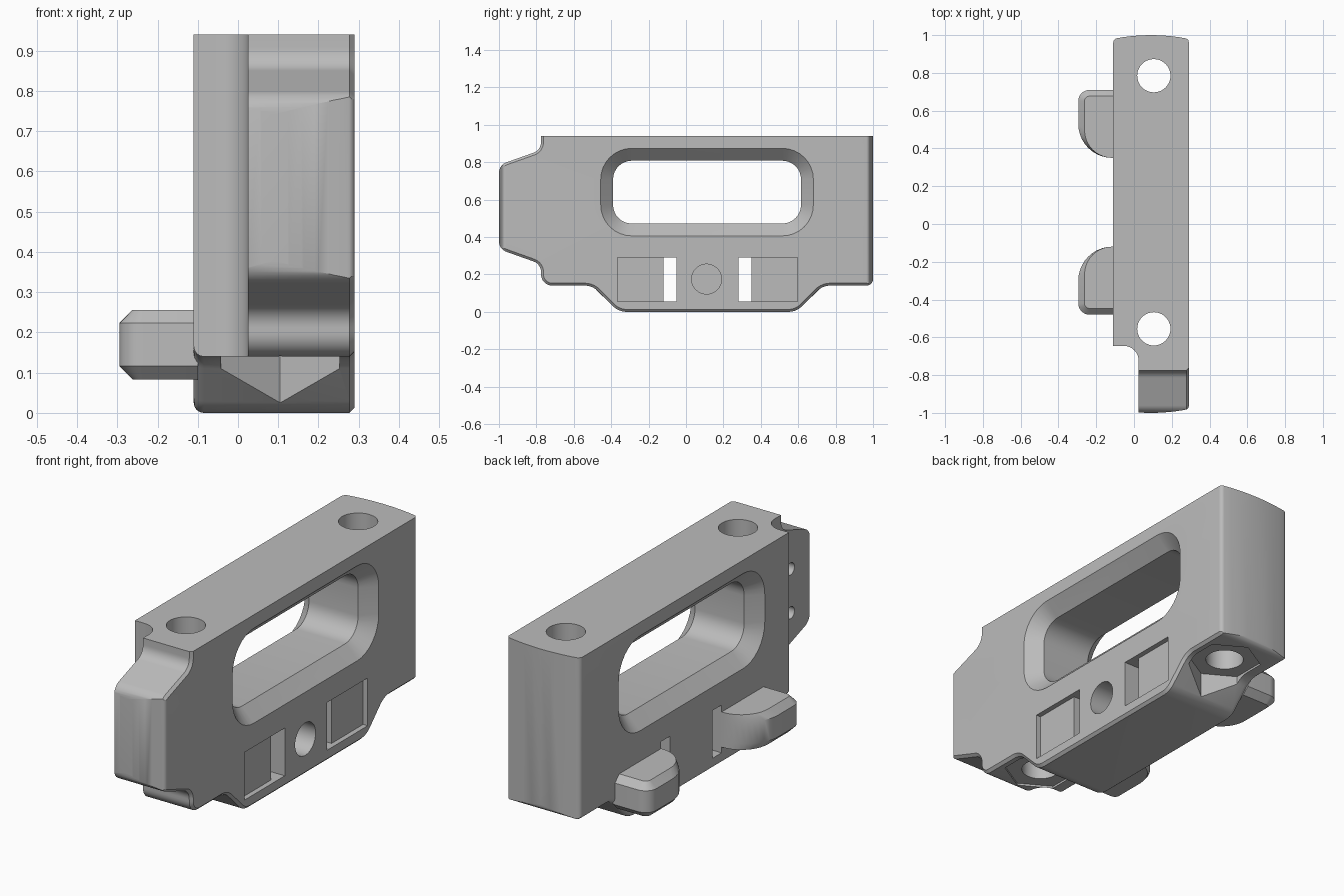
import bpy, bmesh
from math import sin, cos, tan, pi, sqrt
from mathutils import Vector

cube = bpy.data.objects.get("Cube")
if cube:
    bpy.data.objects.remove(cube, do_unlink=True)

grey = bpy.data.materials.new("plain grey")
grey.use_nodes = True
grey.diffuse_color = (0.5, 0.5, 0.5, 1)
grey.node_tree.nodes["Principled BSDF"].inputs["Base Color"].default_value = (0.5, 0.5, 0.5, 1)


def rounded(corners, steps=8):
    """Outline from (a, b, radius) corners, with an arc at each rounded one."""
    out = []
    for i, (a, b, r) in enumerate(corners):
        p = Vector((a, b))
        if not r:
            out.append(p)
            continue
        u = (Vector(corners[i - 1][:2]) - p).normalized()
        v = (Vector(corners[(i + 1) % len(corners)][:2]) - p).normalized()
        ang = u.angle(v)
        t = r / tan(ang / 2)
        c = p + (u + v).normalized() * (r / sin(ang / 2))
        s, e = (p + u * t - c).normalized(), (p + v * t - c).normalized()
        out += [c + s.slerp(e, k / steps).normalized() * r for k in range(steps + 1)]
    return out


def ring(a, b, r, n):
    return [Vector((a + r * sin(2 * pi * k / n), b + r * cos(2 * pi * k / n))) for k in range(n)]


def rect(a0, a1, b0, b1, r=0):
    return rounded([(a0, b0, r), (a1, b0, r), (a1, b1, r), (a0, b1, r)])


def loft(name, axis, sections):
    """Solid through (position, outline) sections along x or z."""
    bm = bmesh.new()
    rows = []
    for pos, pts in sections:
        rows.append([bm.verts.new((pos, p.x, p.y) if axis == "x" else (p.x, p.y, pos)) for p in pts])
    n = len(rows[0])
    for lo, hi in zip(rows, rows[1:]):
        for i in range(n):
            j = (i + 1) % n
            bm.faces.new((lo[i], lo[j], hi[j], hi[i]))
    bm.faces.new(rows[0])
    bm.faces.new(rows[-1])
    bmesh.ops.recalc_face_normals(bm, faces=bm.faces)
    mesh = bpy.data.meshes.new(name)
    bm.to_mesh(mesh)
    bm.free()
    mesh.materials.append(grey)
    ob = bpy.data.objects.new(name, mesh)
    bpy.context.collection.objects.link(ob)
    return ob


def prism(name, axis, lo, hi, pts):
    return loft(name, axis, [(lo, pts), (hi, pts)])


def combine(target, tool, operation="DIFFERENCE"):
    """Apply a boolean and discard the tool."""
    mod = target.modifiers.new("cut", "BOOLEAN")
    mod.object, mod.operation, mod.solver = tool, operation, "EXACT"
    bpy.context.view_layer.objects.active = target
    bpy.ops.object.modifier_apply(modifier=mod.name)
    bpy.data.objects.remove(tool, do_unlink=True)


LEFT, RIGHT, TOP, MID = -0.11, 0.29, 0.94, 0.115

# Body: side profile with softened edges
profile = rounded([
    (-0.775, 1.05, 0), (-0.775, 0.865, 0.06), (-1, 0.785, 0.06), (-1, 0.335, 0.06),
    (-0.775, 0.255, 0.06), (-0.775, 0.14, 0.06), (-0.5, 0.14, 0.1), (-0.36, 0, 0.1),
    (0.59, 0, 0.1), (0.73, 0.14, 0.1), (1, 0.14, 0.035), (1, 1.05, 0)])
body = prism("body", "x", LEFT, RIGHT, profile)
bm = bmesh.new()
bm.from_mesh(body.data)
for side, width, segs in ((RIGHT, 0.013, 1), (LEFT, 0.025, 4)):
    edges = [e for e in bm.edges if all(abs(v.co.x - side) < 1e-4 for v in e.verts)]
    bmesh.ops.bevel(bm, geom=edges, offset=width, offset_type="OFFSET", segments=segs,
                    profile=0.5, affect="EDGES", clamp_overlap=False)
bm.to_mesh(body.data)
bm.free()

# Plan outline: bowed ends and a notch beside the front tab
def bowed(x0, x1, sign, r0, r1, n=8):
    xs = [x0 + (x1 - x0) * k / n for k in range(n + 1)]
    radii = [r0] + [0] * (n - 1) + [r1]
    return [(x, sign * sqrt(1 - (x - 0.09) ** 2), r) for x, r in zip(xs, radii)]


plan = rounded([(LEFT, -0.645, 0), (0.025, -0.645, 0.08)]
               + bowed(0.025, RIGHT, -1, 0, 0.02) + bowed(RIGHT, LEFT, 1, 0.02, 0.025))
combine(body, prism("plan", "z", -0.1, TOP, plan), "INTERSECT")

# Grip opening, flared on both faces
def grip(grow):
    return rect(-0.39 - grow, 0.615 + grow, 0.472 - grow, 0.808 + grow, 0.1 + grow)


flare, over = 0.066, 0.02
combine(body, loft("grip", "x", [
    (LEFT - over, grip(flare + over)), (LEFT + flare, grip(0)),
    (RIGHT - flare, grip(0)), (RIGHT + over, grip(flare + over))]))

# Vertical bolt holes with hexagonal nut pockets below
for y in (-0.555, 0.785):
    combine(body, prism("bolt", "z", -0.2, 1.2, ring(0.105, y, 0.088, 40)))
    combine(body, prism("nut", "z", -0.2, 0.15, ring(0.105, y, 0.17, 6)))

# Blind round hole, and small holes in the tab
combine(body, prism("round", "x", 0.09, 0.4, ring(0.11, 0.175, 0.08, 40)))
for z in (0.43, 0.646):
    combine(body, prism("pin", "x", -0.02, 0.15, ring(-0.85, z, 0.03, 20)))

# Slots: a shallow recess beside a through opening, mirrored front to back
def box_cut(x0, x1, y0, y1):
    pts = [Vector(p) for p in ((y0, 0.055), (y1, 0.055), (y1, 0.29), (y0, 0.29))]
    combine(body, prism("slot", "x", x0, x1, pts))


for s in (-1, 1):
    box_cut(0.265, 0.4, *sorted((MID + s * 0.165, MID + s * 0.48)))
    box_cut(-0.3, 0.4, *sorted((MID + s * 0.165, MID + s * 0.235)))


# Hooks on the left face, chamfered above and below
def hook_outline(s, c):
    return rounded([(-0.1, MID + s * (0.595 - c), 0), (-0.295 + c, MID + s * (0.595 - c), 0.06 - c),
                    (-0.295 + c, MID + s * 0.235, 0.18 - c), (-0.1, MID + s * 0.235, 0)], 10)


parts = [body]
for name, s in (("front_hook", -1), ("rear_hook", 1)):
    wide, narrow = hook_outline(s, 0), hook_outline(s, 0.033)
    parts.append(loft(name, "z", [(0.083, narrow), (0.116, wide), (0.223, wide), (0.256, narrow)]))

# Smooth the curved surfaces, keeping edges sharp
bpy.ops.object.select_all(action="DESELECT")
for ob in parts:
    ob.select_set(True)
bpy.context.view_layer.objects.active = body
bpy.ops.object.shade_smooth_by_angle(angle=pi / 7)
